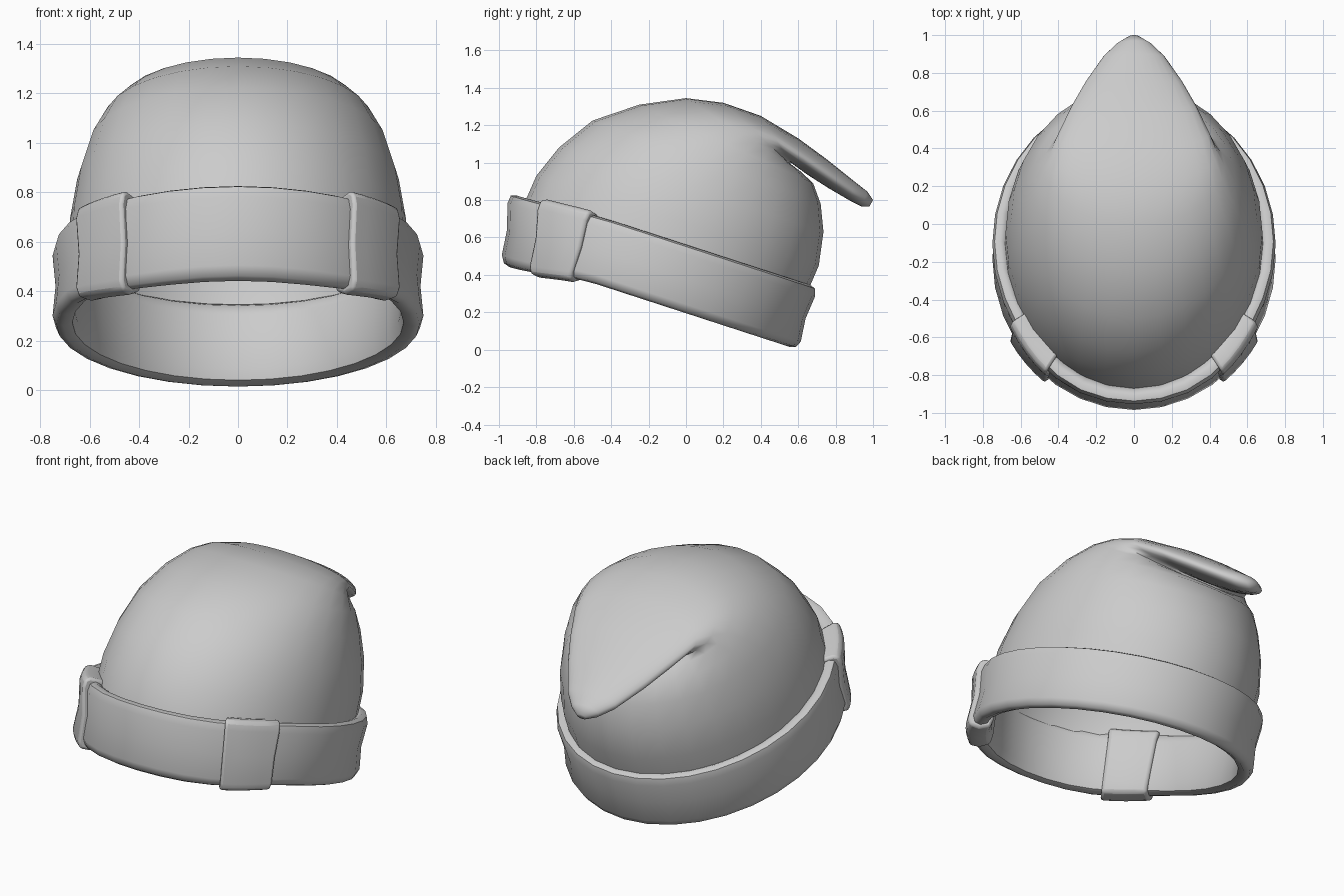
import bpy, bmesh, math
from math import sin, cos, pi, radians

cube = bpy.data.objects.get("Cube")
if cube:
    bpy.data.objects.remove(cube, do_unlink=True)

wool = bpy.data.materials.new("grey_wool")
wool.use_nodes = True
grey = (0.6, 0.6, 0.6, 1)
wool.diffuse_color = grey
wool.node_tree.nodes["Principled BSDF"].inputs["Base Color"].default_value = grey


def loft(name, rings, wrap=False, cap_first=False, cap_last=False, angle=50):
    """Skin closed rings of equal length into one smooth shaded object."""
    bm = bmesh.new()
    rows = [[bm.verts.new(p) for p in ring] for ring in rings]
    n = len(rows[0])
    pairs = list(zip(rows, rows[1:])) + ([(rows[-1], rows[0])] if wrap else [])
    for a, b in pairs:
        for i in range(n):
            j = (i + 1) % n
            bm.faces.new((a[i], a[j], b[j], b[i]))
    if cap_first:
        bm.faces.new(rows[0][::-1])
    if cap_last:
        bm.faces.new(rows[-1])
    bmesh.ops.recalc_face_normals(bm, faces=bm.faces)
    mesh = bpy.data.meshes.new(name)
    bm.to_mesh(mesh)
    bm.free()
    mesh.materials.append(wool)
    obj = bpy.data.objects.new(name, mesh)
    bpy.context.collection.objects.link(obj)
    bpy.ops.object.select_all(action="DESELECT")
    obj.select_set(True)
    bpy.context.view_layer.objects.active = obj
    bpy.ops.object.shade_smooth_by_angle(angle=radians(angle))
    return obj


# Crown: (front y, front z, back y, back z, half width), folding into a tail
crown = [
    (-0.90, 0.66, 0.62, 0.22, 0.69), (-0.87, 0.77, 0.65, 0.31, 0.685),
    (-0.80, 0.93, 0.71, 0.45, 0.68), (-0.68, 1.08, 0.735, 0.63, 0.65),
    (-0.50, 1.225, 0.72, 0.78, 0.60), (-0.25, 1.31, 0.68, 0.89, 0.54),
    (0.0, 1.345, 0.61, 0.955, 0.48), (0.2, 1.32, 0.56, 0.99, 0.44),
    (0.4, 1.25, 0.56, 1.0, 0.40), (0.6, 1.13, 0.65, 0.935, 0.33),
    (0.75, 1.02, 0.76, 0.865, 0.255), (0.9, 0.90, 0.88, 0.795, 0.16),
    (0.97, 0.845, 0.94, 0.765, 0.09), (1.0, 0.80, 0.98, 0.765, 0.03),
]
SIDES = 28
rings = []
for fy, fz, by, bz, w in crown:
    ring = []
    for i in range(SIDES):
        t = 2 * pi * i / SIDES
        k = (1 - cos(t)) / 2
        ring.append((w * sin(t), fy + (by - fy) * k, fz + (bz - fz) * k))
    rings.append(ring)
loft("crown_and_tail", rings, cap_last=True, angle=75)


# Cuff: a rounded section swept around a tilted oval, steeper at the front
section = [(-0.08, 0.015), (-0.045, 0), (-0.015, 0.01), (0, 0.045), (-0.012, 0.17),
           (0, 0.30), (-0.012, 0.34), (-0.04, 0.35), (-0.07, 0.335), (-0.09, 0.29),
           (-0.09, 0.06)]


def cuff_ring(t, grow=0.0):
    ring = []
    for d, h in section:
        d += grow * (1 if d > -0.045 else -1 if d < -0.045 else 0)
        h = 0.175 + (h - 0.175) * (1 + grow * 5)
        x = (0.75 + d) * cos(t)
        y = -0.195 + (0.795 + d) * sin(t)
        f = min(1, max(0, (-0.5 - y) / 0.45))
        f = f * f * (3 - 2 * f)
        ring.append((x, y + h * (0.30 - 0.18 * f),
                     0.195 - 0.325 * y - 0.06 * f + h * (0.95 + 0.14 * f)))
    return ring


loft("folded_cuff", [cuff_ring(2 * pi * i / 32) for i in range(32)], wrap=True)

# Clips: short thicker sleeves around the cuff on either side of the front
for side, mid in (("left", -42), ("right", -138)):
    arc = [cuff_ring(radians(mid + a), 0.024) for a in (-10.5, -5, 0, 5, 10.5)]
    clip = loft(side + "_clip", arc, cap_first=True, cap_last=True, angle=40)
    bevel = clip.modifiers.new("soft_edges", "BEVEL")
    bevel.width = 0.015
    bevel.segments = 2
    bevel.limit_method = "ANGLE"
    bevel.angle_limit = radians(50)
